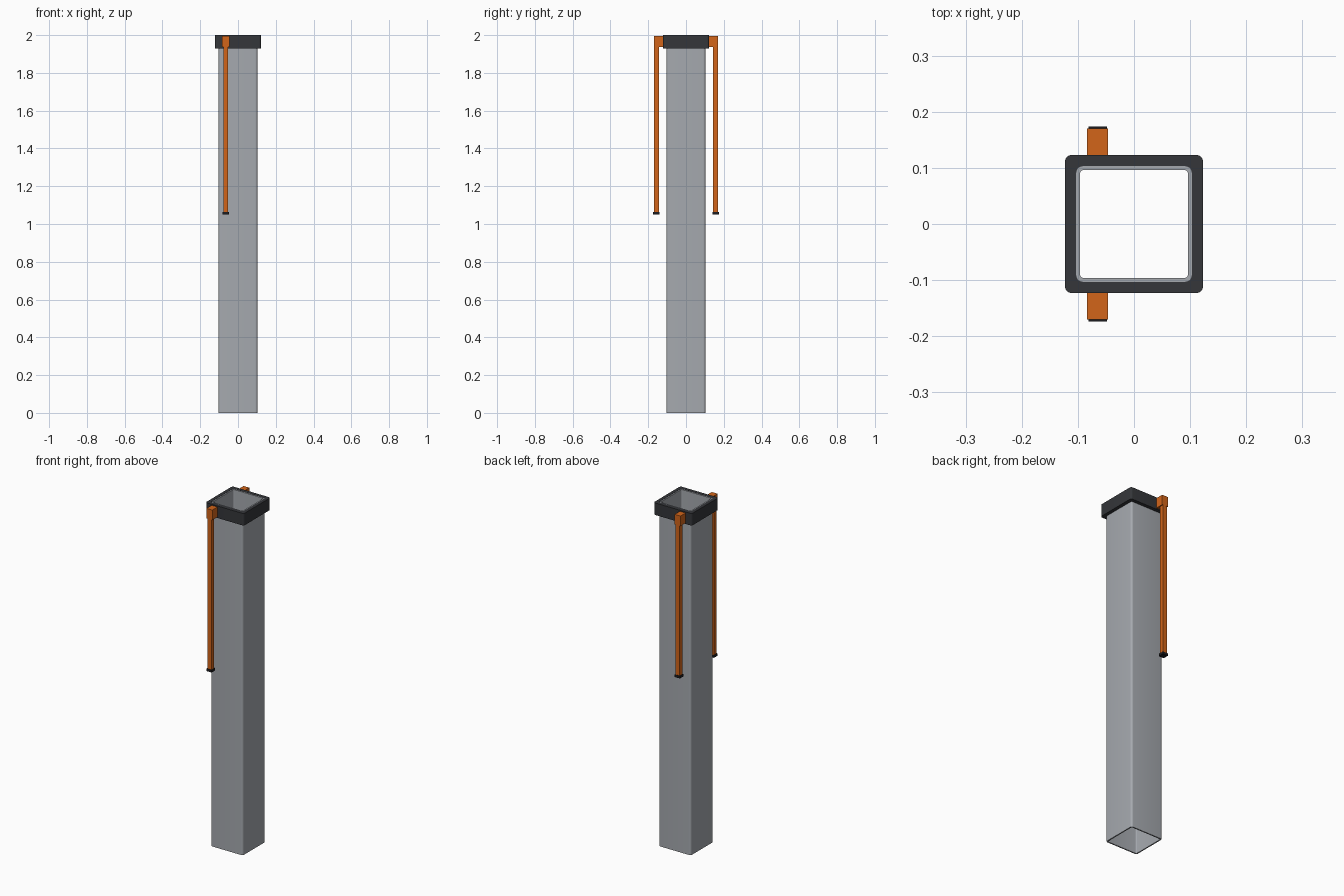
import bpy, bmesh, math

if "Cube" in bpy.data.objects:
    bpy.data.objects.remove(bpy.data.objects["Cube"])


def material(name, color):
    m = bpy.data.materials.new(name)
    m.diffuse_color = color
    m.use_nodes = True
    m.node_tree.nodes["Principled BSDF"].inputs["Base Color"].default_value = m.diffuse_color
    return m


DARK = material("dark_plastic", (0.035, 0.037, 0.042, 1))
ORANGE = material("orange_paint", (0.65, 0.13, 0.01, 1))
BLACK = material("black_rubber", (0.012, 0.012, 0.014, 1))
GREY = material("grey_sheet", (0.38, 0.4, 0.43, 1))


def rounded_square(half, radius, seg=6):
    pts = []
    c = half - radius
    for k, (sx, sy) in enumerate([(1, 1), (-1, 1), (-1, -1), (1, -1)]):
        for i in range(seg + 1):
            a = math.pi / 2 * (k + i / seg)
            pts.append((sx * c + radius * math.cos(a), sy * c + radius * math.sin(a)))
    return pts


def finish(name, bm, mat):
    bmesh.ops.recalc_face_normals(bm, faces=bm.faces)
    mesh = bpy.data.meshes.new(name)
    bm.to_mesh(mesh)
    bm.free()
    obj = bpy.data.objects.new(name, mesh)
    bpy.context.collection.objects.link(obj)
    mesh.materials.append(mat)
    bpy.ops.object.select_all(action='DESELECT')
    obj.select_set(True)
    bpy.context.view_layer.objects.active = obj
    bpy.ops.object.shade_smooth_by_angle(angle=math.radians(35))
    return obj


def hollow_square(name, outer, r_out, inner, r_in, z0, z1, mat):
    # four matching loops joined into a closed square ring
    bm = bmesh.new()
    loops = [[bm.verts.new((x, y, z)) for x, y in rounded_square(h, r)]
             for h, r, z in ((outer, r_out, z0), (outer, r_out, z1),
                             (inner, r_in, z1), (inner, r_in, z0))]
    n = len(loops[0])
    for k in range(4):
        a, b = loops[k], loops[(k + 1) % 4]
        for i in range(n):
            j = (i + 1) % n
            bm.faces.new((a[i], a[j], b[j], b[i]))
    return finish(name, bm, mat)


def box(name, x, y, z, mat):
    bm = bmesh.new()
    bmesh.ops.create_cube(bm, size=1)
    for v in bm.verts:
        v.co = [lo + (c + 0.5) * (hi - lo) for c, (lo, hi) in zip(v.co, (x, y, z))]
    return finish(name, bm, mat)


# square tube and its collar
hollow_square("square_tube", 0.103, 0.012, 0.096, 0.006, 0.0, 1.999, GREY)
hollow_square("top_collar", 0.123, 0.012, 0.103, 0.012, 1.93, 2.0, DARK)

# hanging arms on the front and back
CX, CY = -0.065, 0.157
for side, s in (("front", -1), ("back", 1)):
    def span(a, b):
        return tuple(sorted((s * a, s * b)))
    box(side + "_bracket", (CX - 0.0188, CX + 0.0188), span(0.12, 0.1705), (1.936, 1.994), ORANGE)
    box(side + "_arm", (CX - 0.013, CX + 0.013), span(CY - 0.013, CY + 0.013), (1.06, 1.94), ORANGE)
    box(side + "_foot_cap", (CX - 0.0165, CX + 0.0165), span(CY - 0.0165, CY + 0.0165), (1.05, 1.064), BLACK)
